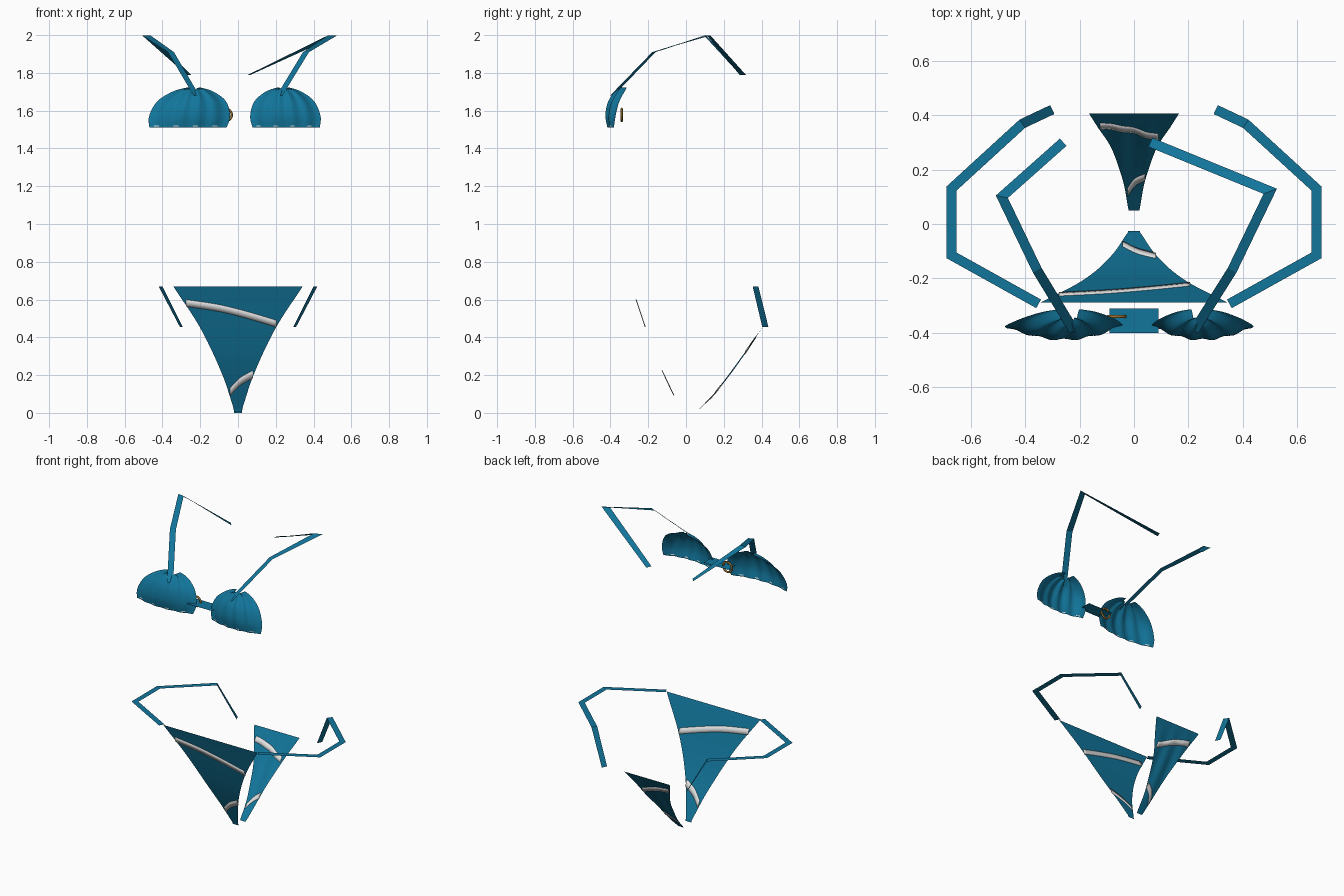
import bpy, math
from mathutils import Vector

if "Cube" in bpy.data.objects:
    bpy.data.objects.remove(bpy.data.objects["Cube"])


def material(name, rgb):
    m = bpy.data.materials.new(name)
    m.diffuse_color = (*rgb, 1)
    m.use_nodes = True
    m.node_tree.nodes["Principled BSDF"].inputs["Base Color"].default_value = m.diffuse_color
    return m


TEAL = material("teal fabric", (0.006, 0.18, 0.33))
WHITE = material("white stripe", (0.75, 0.75, 0.75))
GOLD = material("gold metal", (0.32, 0.16, 0.03))


def interp(pts, t):
    """Smooth interpolation through (t, value) pairs (Catmull-Rom style)."""
    n = len(pts)
    t = min(max(t, pts[0][0]), pts[-1][0])
    i = next(k for k in range(n - 1) if t <= pts[k + 1][0])

    def slope(k):
        a, b = pts[max(k - 1, 0)], pts[min(k + 1, n - 1)]
        return (b[1] - a[1]) / (b[0] - a[0])
    (t0, v0), (t1, v1) = pts[i], pts[i + 1]
    h = t1 - t0
    s = (t - t0) / h
    return ((2*s**3 - 3*s*s + 1) * v0 + (s**3 - 2*s*s + s) * h * slope(i)
            + (3*s*s - 2*s**3) * v1 + (s**3 - s*s) * h * slope(i + 1))


def sheet(name, rows, mats, smooth=True):
    """Surface through equally long rows of points."""
    n = len(rows[0])
    verts = [p for r in rows for p in r]
    faces = [(j*n + i, j*n + i + 1, (j+1)*n + i + 1, (j+1)*n + i)
             for j in range(len(rows) - 1) for i in range(n - 1)]
    me = bpy.data.meshes.new(name)
    me.from_pydata(verts, [], faces)
    for m in mats:
        me.materials.append(m)
    if smooth:
        me.polygons.foreach_set("use_smooth", [True] * len(faces))
    ob = bpy.data.objects.new(name, me)
    bpy.context.collection.objects.link(ob)
    return ob


def strap(name, pts, width=0.036):
    """Flat ribbon, mitred at corners, with its width lying level."""
    pts = [Vector(p) for p in pts]
    dirs = [(b - a).to_2d().normalized() for a, b in zip(pts, pts[1:])]
    rows = []
    for i, p in enumerate(pts):
        a, b = dirs[max(i - 1, 0)], dirs[min(i, len(dirs) - 1)]
        d = (a + b).normalized()
        w = width / 2 / max(d.dot(b), 0.6)
        off = Vector((-d.y, d.x, 0)) * w
        rows.append([p - off, p + off])
    return sheet(name, rows, [TEAL], smooth=False)


# Cups: pleated shells, profiles given by height
HALF = [(1.51, .95), (1.56, 1.0), (1.62, .93), (1.66, .80), (1.69, .60), (1.71, .40), (1.722, .18)]
FRONT = [(1.51, -.415), (1.57, -.425), (1.64, -.413), (1.69, -.385), (1.722, -.36)]
EDGE = [(1.51, -.38), (1.58, -.368), (1.65, -.348), (1.722, -.308)]
HEIGHTS = [1.51, 1.516, 1.522] + [1.522 + .2 * math.sin(k / 16 * math.pi / 2) for k in range(1, 17)]


def cup(name, cx, half, apex):
    rows, cols = [], 48
    for z in HEIGHTS:
        v = (z - 1.51) / .212
        mid = cx + (apex - cx) * v
        f, e = interp(FRONT, z), interp(EDGE, z)
        row = []
        for i in range(cols + 1):
            u = 2 * i / cols - 1
            pleat = .007 * math.cos(u * 15) * (.4 + .6 * v)
            dip = .018 * math.exp(-(u / .35) ** 2) * v ** 8
            row.append((mid + half * interp(HALF, z) * u, f + (e - f) * u * u + pleat, z - dip))
        rows.append(row)
    ob = sheet(name, rows, [TEAL, WHITE])
    # broken white trim just above the hem
    for p in ob.data.polygons:
        j, i = divmod(p.index, cols)
        if j == 1 and i % 12 in (3, 4, 5):
            p.material_index = 1


cup("left_cup", -.265, .215, -.235)
cup("right_cup", .255, .187, .24)

# Shoulder straps
strap("left_shoulder_strap", [(-.22, -.392, 1.68), (-.355, -.17, 1.91), (-.485, .10, 1.998), (-.26, .30, 1.79)])
strap("right_shoulder_strap", [(.22, -.392, 1.68), (.36, -.17, 1.91), (.50, .12, 1.998), (.06, .30, 1.79)])

# Level band between the cups, and the ring
sheet("centre_band", [[(-.09, -.40, 1.578), (.09, -.40, 1.578)],
                      [(-.09, -.31, 1.578), (.09, -.31, 1.578)]], [TEAL], False)
bpy.ops.mesh.primitive_torus_add(major_radius=.032, minor_radius=.006, major_segments=32, minor_segments=10,
                                 location=(-.065, -.34, 1.578), rotation=(math.pi / 2, 0, 0))
ring = bpy.context.object
ring.name = "ring"
ring.data.materials.append(GOLD)
bpy.ops.object.shade_smooth()

# Brief panels: half width and depth by height
FW = [(0.02, .022), (.2, .082), (.45, .20), (.67, .343)]
FY = [(0.02, -.03), (.31, -.163), (.67, -.288)]
BW = [(0, .02), (.13, .044), (.27, .085), (.455, .165)]
BY = [(0, .05), (.09, .14), (.19, .22), (.30, .30), (.455, .405)]


def front_y(x, z):
    return interp(FY, z)


def back_y(x, z):
    return interp(BY, z) + .004 * math.cos(x * 70) * math.sin(z * 6.9)


def panel(name, width, depth):
    z0, z1 = width[0][0], width[-1][0]
    rows = []
    for j in range(25):
        z = z0 + (z1 - z0) * j / 24
        xs = [interp(width, z) * (i / 12 - 1) for i in range(25)]
        rows.append([(x, depth(x, z), z) for x in xs])
    sheet(name, rows, [TEAL])


def stripe(name, path, h, depth):
    """Thin painted band following a panel, seen from both sides."""
    x0, x1 = path[0][0], path[-1][0]
    rows = []
    for dz in (-h / 2, 0, h / 2):
        row = []
        for i in range(25):
            x = x0 + (x1 - x0) * i / 24
            z = interp(path, x) + dz
            row.append((x, depth(x, z), z))
        rows.append(row)
    ob = sheet(name, rows, [WHITE])
    mod = ob.modifiers.new("thickness", "SOLIDIFY")
    mod.thickness, mod.offset = .005, 0


panel("front_panel", FW, front_y)
# gentle drop to the ground at the gusset end
sheet("gusset_end", [[(-.022, -.03, .02), (.022, -.03, .02)], [(-.021, -.025, 0.005), (.021, -.025, 0.005)]], [TEAL], False)
panel("back_panel", BW, back_y)
stripe("front_upper_stripe", [(-.275, .582), (-.1, .555), (.05, .518), (.205, .472)], .036, front_y)
stripe("front_lower_stripe", [(-.042, .112), (.01, .165), (.08, .205)], .04, front_y)
stripe("back_upper_stripe", [(-.125, .39), (-.03, .372), (.09, .325)], .03, back_y)
stripe("back_lower_stripe", [(-.024, .065), (0, .1), (.04, .132)], .03, back_y)

# Side ties, mirrored
for side, s in (("left", -1), ("right", 1)):
    strap(side + "_side_tie", [(s*.35, -.293, .67), (s*.67, -.115, .67), (s*.67, .13, .67),
                               (s*.41, .368, .67), (s*.30, .42, .455)])
